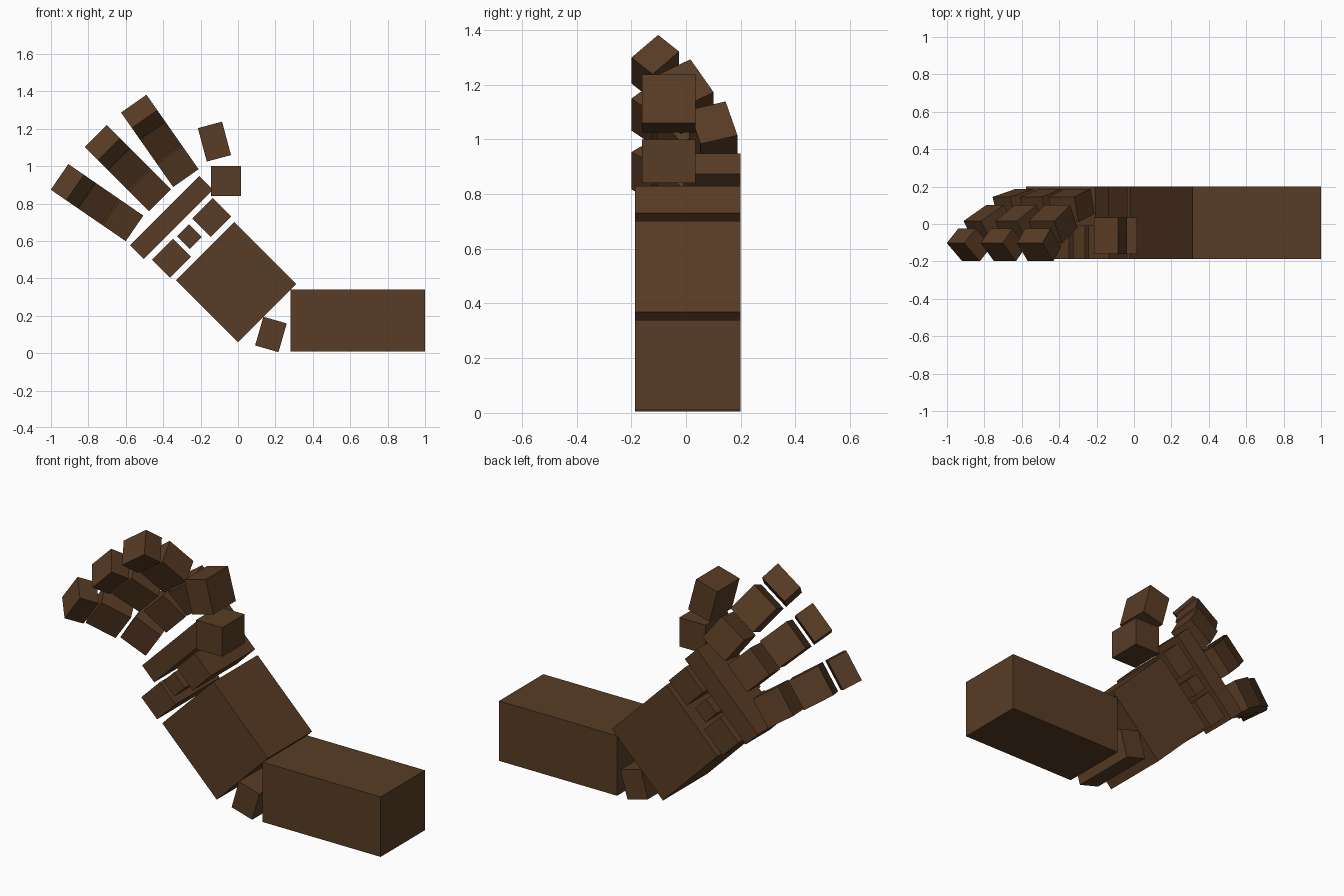
import bpy
from math import radians, cos, sin
from mathutils import Matrix, Vector

if "Cube" in bpy.data.objects:
    bpy.data.objects.remove(bpy.data.objects["Cube"])

brown = bpy.data.materials.new("dark_brown")
brown.use_nodes = True
colour = (0.098, 0.045, 0.018, 1)
brown.diffuse_color = colour
bsdf = brown.node_tree.nodes["Principled BSDF"]
bsdf.inputs["Base Color"].default_value = colour
bsdf.inputs["Roughness"].default_value = 0.9


def block(name, centre, length, width, depth, tilt=0, curl=0):
    """Box whose length runs at a tilt in the XZ plane and curls towards the front."""
    bpy.ops.mesh.primitive_cube_add(size=1)
    ob = bpy.context.object
    ob.name = ob.data.name = name
    ob.data.transform(Matrix.Diagonal((length, depth, width, 1)))
    ob.matrix_world = (Matrix.Translation(centre)
                       @ Matrix.Rotation(radians(-tilt), 4, 'Y')
                       @ Matrix.Rotation(radians(-curl), 4, 'Z'))
    ob.data.materials.append(brown)
    return ob


# Arm and palm, all sharing the full depth
MID, DEPTH = 0.007, 0.386
block("forearm", (0.64, MID, 0.175), 0.72, 0.33, DEPTH)
block("wrist", (0.176, MID, 0.10), 0.13, 0.16, DEPTH, -16)
block("palm", (-0.01, MID, 0.38), 0.47, 0.44, DEPTH, -45)
block("upper_palm_block", (-0.14, MID, 0.725), 0.14, 0.155, DEPTH, -45)
block("middle_palm_block", (-0.26, MID, 0.623), 0.095, 0.09, DEPTH, -45)
block("lower_palm_block", (-0.355, MID, 0.508), 0.136, 0.159, DEPTH, -45)
block("knuckle_bar", (-0.355, 0.095, 0.725), 0.525, 0.104, 0.21, 45)

# Thumb
block("thumb_base", (-0.064, -0.063, 0.92), 0.16, 0.16, 0.195)
block("thumb_tip", (-0.126, -0.063, 1.131), 0.134, 0.185, 0.195, 15)

# Three fingers: segments are (part, distance from fingertip, y, length, curl)
SEGMENTS = (("tip", 0.085, -0.112, 0.107, 46),
            ("middle", 0.215, -0.002, 0.17, 30),
            ("base", 0.389, 0.099, 0.157, 16))
FINGERS = (("lower", -0.952, 0.941, 145.5),
           ("centre", -0.759, 1.16, 135),
           ("upper", -0.556, 1.332, 125))
for finger, x, z, tilt in FINGERS:
    along = Vector((cos(radians(tilt)), 0, sin(radians(tilt))))
    for part, back, y, length, curl in SEGMENTS:
        centre = Vector((x, y, z)) - along * back
        block(f"{finger}_finger_{part}", centre, length, 0.166, 0.14, tilt, curl)
